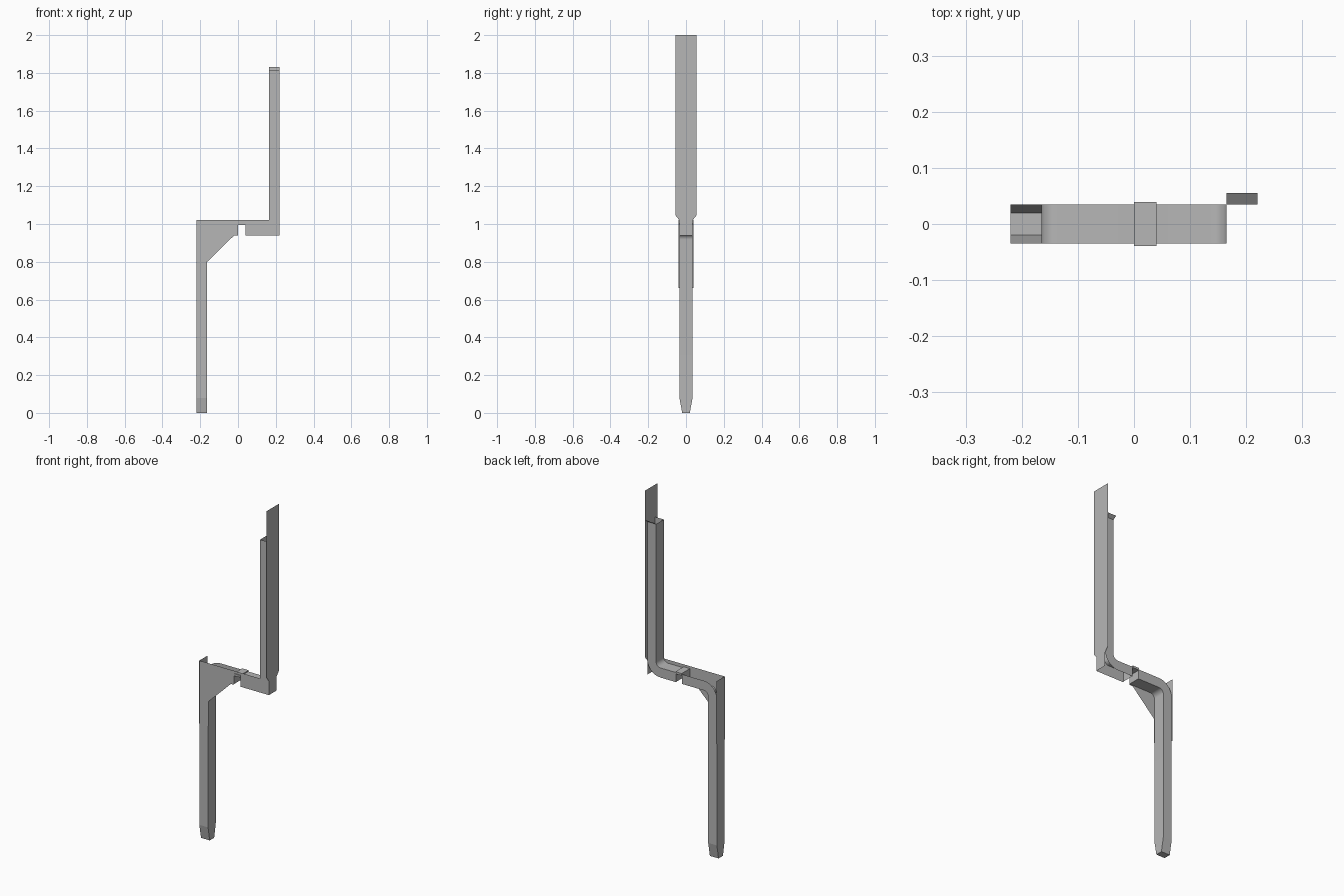
import bpy
from math import sin, cos, radians
from mathutils import Vector

cube = bpy.data.objects.get("Cube")
if cube:
    bpy.data.objects.remove(cube, do_unlink=True)

metal = bpy.data.materials.new("plain_grey_metal")
metal.use_nodes = True
GREY = (0.47, 0.47, 0.47, 1)
metal.diffuse_color = GREY
metal.node_tree.nodes["Principled BSDF"].inputs["Base Color"].default_value = GREY

W = 0.035                 # half width of the channel
OUT, INN = 0.22, 0.165    # outer and inner side of the uprights
LOW, HIGH = 0.945, 1.0    # bottom and top of the crossbar
R = 0.028                 # inner bend radius
BIG = R + OUT - INN       # outer bend radius
TIP, TOP = 0.08, 1.815


def add(name, verts, faces, smooth=False):
    mesh = bpy.data.meshes.new(name)
    mesh.from_pydata(verts, [], faces)
    mesh.materials.append(metal)
    obj = bpy.data.objects.new(name, mesh)
    bpy.context.collection.objects.link(obj)
    if smooth:
        bpy.ops.object.select_all(action='DESELECT')
        obj.select_set(True)
        bpy.context.view_layer.objects.active = obj
        bpy.ops.object.shade_smooth_by_angle(angle=radians(35))
    return obj


def sheet(name, verts, facing):
    """One flat sheet whose normal points towards facing."""
    obj = add(name, verts, [list(range(len(verts)))])
    if obj.data.polygons[0].normal.dot(Vector(facing)) < 0:
        obj.data.flip_normals()
    return obj


def wall(name, outline, y):
    return sheet(name, [(x, y, z) for x, z in outline], (0, y, 0))


def plate(name, x, outline):
    """Side plate, mirrored across y from its half outline."""
    pts = [(x, y, z) for y, z in outline] + [(x, -y, z) for y, z in reversed(outline)]
    return sheet(name, pts, (x, 0, 0))


def arc(cx, cz, r, start, end, steps=8):
    return [(cx + r * cos(radians(start + (end - start) * i / steps)),
             cz + r * sin(radians(start + (end - start) * i / steps)))
            for i in range(steps + 1)]


def strip(name, path):
    """Bent strip running across the channel."""
    n = len(path)
    verts = [(x, y, z) for y in (-W, W) for x, z in path]
    return add(name, verts, [(i, i + 1, n + i + 1, n + i) for i in range(n - 1)], True)


# Bends shared by the strips and the rounded back walls
cx = INN - R
low_inner = arc(-cx, LOW - R, R, 180, 90)
low_outer = arc(-cx, LOW - R, BIG, 90, 180)
high_inner = arc(cx, HIGH + R, R, 270, 360)
high_outer = arc(cx, HIGH + R, BIG, 360, 270)

# Inner strips, with end webs beside the gap
strip("leg_inner_strip", [(-INN, TIP)] + low_inner + [(0, LOW), (0, HIGH)])
strip("upper_inner_strip", [(0.04, LOW), (0.04, HIGH)] + high_inner + [(INN, TOP)])

# Rounded back walls
wall("leg_back_wall", [(-INN, TIP)] + low_inner + [(0, LOW), (0, HIGH)]
     + low_outer + [(-OUT, TIP)], W)
wall("upper_back_wall", [(0.04, LOW), (0.04, HIGH)] + high_inner
     + [(INN, TOP), (OUT, TOP)] + high_outer, W)

# Square-cornered front walls with the gusset
wall("leg_front_wall", [(-OUT, TIP), (-INN, TIP), (-INN, 0.66), (-0.163, 0.66),
     (-0.163, 0.8), (-0.02, 0.94), (0, 0.94), (0, 1.02), (-OUT, 1.02)], -W)
wall("upper_front_wall", [(0.04, 0.94), (OUT, 0.94), (OUT, TOP), (INN, TOP),
     (INN, 1.02), (0.04, 1.02)], -W)

# Outer side plates
plate("leg_outer_wall", -OUT, [(W, TIP), (W, 0.66)])
plate("leg_outer_plate", -OUT, [(0.04, 0.66), (0.04, 1.02)])
plate("upper_outer_plate", OUT, [(W, 0.94), (W, 1.02), (0.055, 1.045), (0.055, 2)])

# Bridge across the gap
bpy.ops.mesh.primitive_cube_add(size=1, location=(0.02, 0, 1.0))
bridge = bpy.context.object
bridge.name = "bridge"
bridge.scale = (0.04, 0.078, 0.012)
bridge.data.materials.append(metal)
wall("bridge_front_wall", [(0, 0.994), (0.04, 0.994), (0.04, 1.02), (0, 1.02)], -W)

# Flared lip at the top of the back wall
sheet("top_lip", [(INN, W, TOP), (OUT, W, TOP), (OUT, 0.055, 1.83),
      (INN, 0.055, 1.83)], (0, -1, 1))

# Tapered, open-topped leg tip
ring = [(-OUT, -1), (-INN, -1), (-INN, 1), (-OUT, 1)]
verts = [(x, s * h, z) for h, z in ((0.02, 0), (W, TIP)) for x, s in ring]
add("leg_tip", verts, [(3, 2, 1, 0)]
    + [(i, (i + 1) % 4, 4 + (i + 1) % 4, 4 + i) for i in range(4)])
